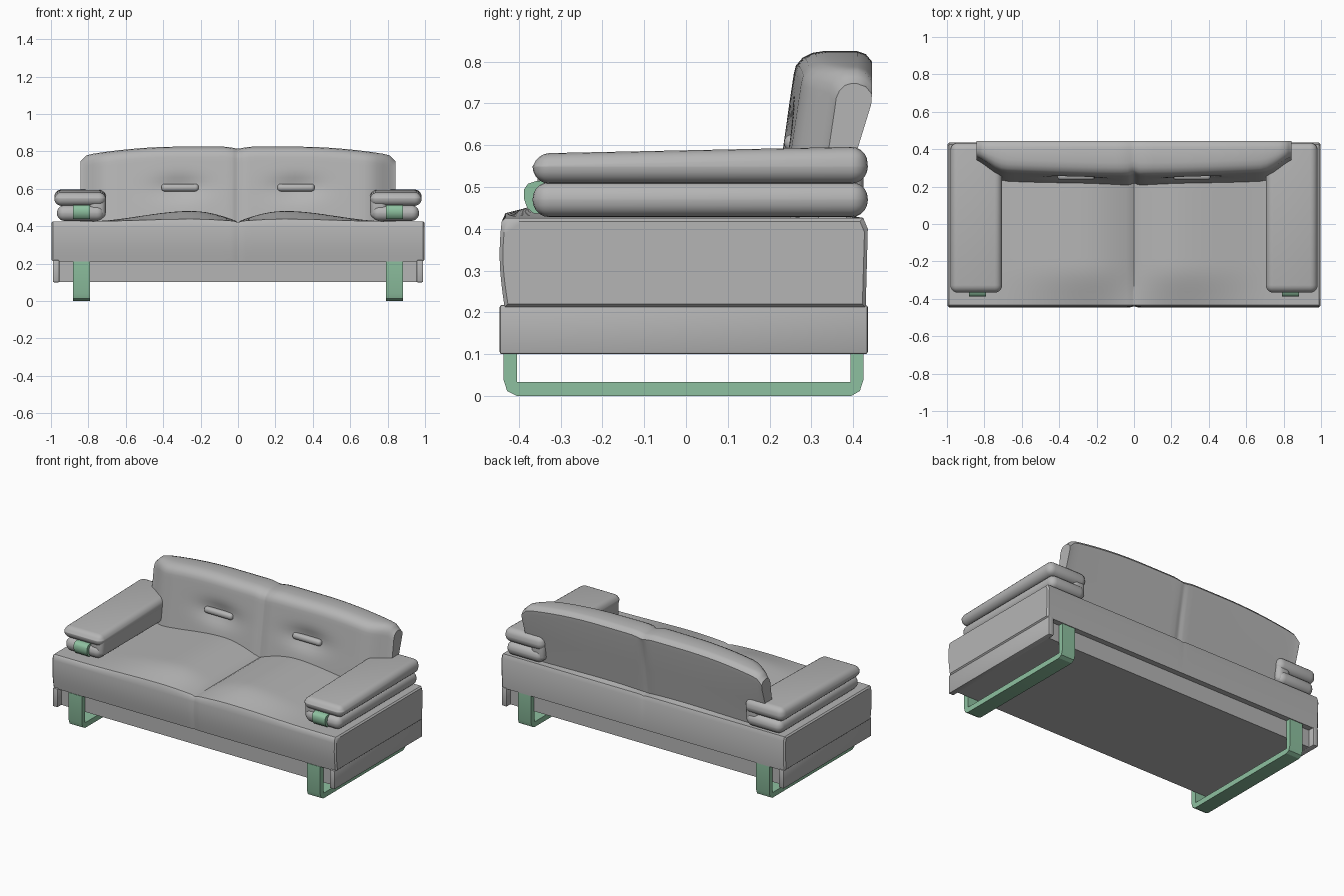
import bpy, bmesh
from math import exp, pi, sin, cos
from mathutils import Vector

if "Cube" in bpy.data.objects:
    bpy.data.objects.remove(bpy.data.objects["Cube"], do_unlink=True)


def material(name, rgb):
    m = bpy.data.materials.new(name)
    m.use_nodes = True
    m.diffuse_color = (*rgb, 1)
    m.node_tree.nodes["Principled BSDF"].inputs["Base Color"].default_value = (*rgb, 1)
    return m


GREY = material("grey upholstery", (0.46, 0.46, 0.46))
GREEN = material("green metal", (0.27, 0.53, 0.35))


def finish(name, bm, mat, angle=0.7):
    bmesh.ops.recalc_face_normals(bm, faces=bm.faces)
    me = bpy.data.meshes.new(name)
    bm.to_mesh(me)
    bm.free()
    me.materials.append(mat)
    ob = bpy.data.objects.new(name, me)
    bpy.context.collection.objects.link(ob)
    bpy.ops.object.select_all(action='DESELECT')
    ob.select_set(True)
    bpy.context.view_layer.objects.active = ob
    bpy.ops.object.shade_smooth_by_angle(angle=angle)
    return ob


def loft(name, xs, section, mat, angle=0.7):
    """Skin closed (y, z) sections placed along x."""
    bm = bmesh.new()
    rings = [[bm.verts.new((x, y, z)) for y, z in section(x)] for x in xs]
    n = len(rings[0])
    for a, b in zip(rings, rings[1:]):
        for i in range(n):
            j = (i + 1) % n
            bm.faces.new((a[i], a[j], b[j], b[i]))
    bm.faces.new(rings[0])
    bm.faces.new(rings[-1][::-1])
    return finish(name, bm, mat, angle)


def rounded_box(name, lo, hi, radius, mat, segments=4):
    bm = bmesh.new()
    bmesh.ops.create_cube(bm, size=1)
    lo, hi = Vector(lo), Vector(hi)
    for v in bm.verts:
        v.co = Vector([(lo[i] + hi[i]) / 2 + v.co[i] * (hi[i] - lo[i]) for i in range(3)])
    if radius:
        bmesh.ops.bevel(bm, geom=bm.edges[:], offset=radius, segments=segments,
                        profile=0.5, affect='EDGES')
    return finish(name, bm, mat)


def smooth(t):
    t = max(0.0, min(1.0, t))
    return t * t * (3 - 2 * t)


def columns(half, extra):
    """Symmetric x positions, closer together at the centre seam and the ends."""
    xs = [i / 24 * half for i in range(24)] + extra
    xs = sorted(set(xs + [0.008, 0.02]))
    return [-x for x in xs[:0:-1]] + xs


# Seat: two crowned cushions joined by a centre seam
def seat_section(x):
    a = abs(x)
    crown = 0.055 * (sin(pi / 2 * min(1, a / 0.25)) if a < 0.25 else 1 - smooth((a - 0.25) / 0.55))
    seam = 0.005 * exp(-(a / 0.015) ** 2)
    inset = 0.008 if a > 0.99 else 0
    pts = []
    for i in range(9):
        t = i / 8
        pts.append((-0.434 - 0.012 * sin(pi * min(1, t * 0.8)) + seam + inset,
                    0.212 + inset + t * (0.205 - 2 * inset)))
    for i in range(25):
        y = -0.432 + inset + i / 24 * (0.856 - 2 * inset)
        g = smooth((y + 0.52) / 0.3) * smooth((0.43 - y) / 0.2)
        pts.append((y, 0.426 - inset + crown * g - seam))
    pts += [(0.435 - inset, 0.40 - inset), (0.43 - inset, 0.212 + inset)]
    return pts


loft("seat", columns(0.988, [0.988, 0.997]), seat_section, GREY)


# Backrest: leaning, bowed in plan, dimpled around each button
def back_section(x):
    a = abs(x)
    top = 0.825 - 0.042 * max(0, (a - 0.3) / 0.5) ** 2 - 0.01 * exp(-(a / 0.04) ** 2)
    top -= 0.03 * smooth((a - 0.80) / 0.05)
    bow = 0.03 * (a / 0.8) ** 2 + 0.08 * smooth((a - 0.66) / 0.20) ** 1.5
    seam = 0.012 * exp(-(a / 0.02) ** 2)
    pts = []
    shoulder = top - 0.055
    for i in range(17):
        z = 0.42 + i / 16 * (shoulder - 0.42)
        dent = 0.03 * exp(-((a - 0.31) / 0.13) ** 2 - ((z - 0.605) / 0.06) ** 2)
        pts.append((0.205 + 0.15 * (z - 0.42) + bow + seam + dent, z))
    y0 = pts[-1][0]
    for i in range(1, 5):
        t = i / 4 * pi / 2
        depth = min(0.07, (0.43 - y0) * 0.5)
        pts.append((y0 + depth * (1 - cos(t)), shoulder + 0.055 * sin(t)))
    pts += [(0.41, top), (0.43, top - 0.007), (0.445, top - 0.025),
            (0.443 - seam / 2, top - 0.05), (0.41 - seam / 2, 0.59), (0.383 - seam / 2, 0.42)]
    return pts


loft("backrest", columns(0.81, [0.81, 0.825, 0.836, 0.843]), back_section, GREY)

# Base plinth under the seat
rounded_box("base", (-0.957, -0.405, 0.102), (0.957, 0.395, 0.214), 0, GREY)

# Runner outline: a strap bent into a U with chamfered outer corners
RUNNER = [(-0.437, 0.212), (-0.437, 0.04), (-0.428, 0.012), (-0.405, 0),
          (0.395, 0), (0.416, 0.012), (0.425, 0.04), (0.425, 0.212),
          (0.393, 0.212), (0.393, 0.033), (-0.404, 0.033), (-0.404, 0.212)]

# Strap end that hooks round the front of each arm
HOOK = [(-0.30, 0.437), (-0.365, 0.437), (-0.38, 0.45), (-0.387, 0.47),
        (-0.387, 0.495), (-0.378, 0.508), (-0.36, 0.514), (-0.30, 0.514)]

for side, s in (("left", 1), ("right", -1)):
    def box(name, x0, x1, y0, y1, z0, z1, radius, seg=4):
        xa, xb = sorted((s * x0, s * x1))
        return rounded_box(f"{side}_{name}", (xa, y0, z0), (xb, y1, z1), radius, GREY, seg)

    box("side_panel", 0.955, 0.99, -0.446, 0.435, 0.10, 0.218, 0.006, 2)

    # Folded arm cushion: two lobes joined along the inner edge
    upper = box("arm_upper", 0.705, 0.982, -0.367, 0.435, 0.508, 0.59, 0.04, 5)
    for v in upper.data.vertices:
        if v.co.z > 0.55:
            v.co.z += 0.006 - 0.016 * smooth((-0.1 - v.co.y) / 0.27)
    box("arm_lower", 0.715, 0.968, -0.367, 0.435, 0.428, 0.512, 0.04, 5)
    box("arm_fold", 0.707, 0.80, -0.355, 0.425, 0.44, 0.575, 0.03)

    box("back_button", 0.21, 0.41, 0.235, 0.275, 0.586, 0.626, 0.018)

    strap_x = [s * 0.79, s * 0.883]
    loft(f"{side}_runner", strap_x, lambda x: RUNNER, GREEN, 0.5)
    loft(f"{side}_arm_strap", strap_x, lambda x: HOOK, GREEN, 0.7)
